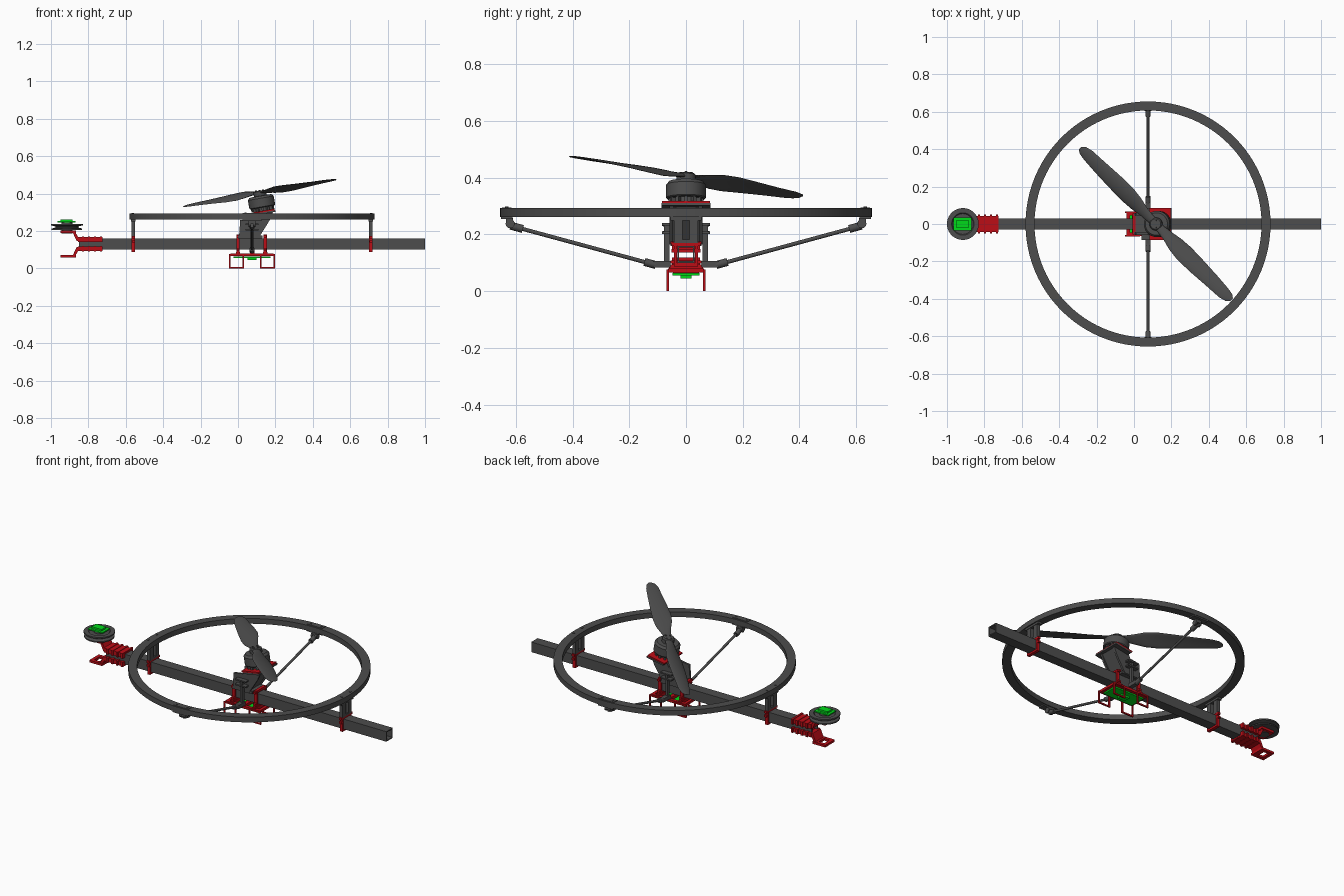
import bpy, bmesh, math
from mathutils import Matrix, Vector

if "Cube" in bpy.data.objects:
    bpy.data.objects.remove(bpy.data.objects["Cube"])


def material(name, rgb):
    m = bpy.data.materials.new(name)
    m.diffuse_color = (*rgb, 1)
    m.use_nodes = True
    m.node_tree.nodes["Principled BSDF"].inputs["Base Color"].default_value = m.diffuse_color
    return m


GREY = material("dark_grey", (0.075, 0.075, 0.075))
RED = material("red_plastic", (0.5, 0.004, 0.008))
GREEN = material("green_board", (0.0, 0.7, 0.01))
I4 = Matrix.Identity(4)
T = Matrix.Translation


def finish(name, bm, mat, smooth=False, M=I4):
    bmesh.ops.recalc_face_normals(bm, faces=bm.faces)
    me = bpy.data.meshes.new(name)
    bm.to_mesh(me)
    bm.free()
    me.materials.append(mat)
    me.transform(M)
    ob = bpy.data.objects.new(name, me)
    bpy.context.collection.objects.link(ob)
    if smooth:
        bpy.ops.object.select_all(action='DESELECT')
        ob.select_set(True)
        bpy.context.view_layer.objects.active = ob
        bpy.ops.object.shade_smooth_by_angle(angle=math.radians(35))
    return ob


def boxes(name, specs, mat, M=I4):
    """One object from (x0, x1, y0, y1, z0, z1) extents."""
    bm = bmesh.new()
    for x0, x1, y0, y1, z0, z1 in specs:
        c = T(((x0 + x1) / 2, (y0 + y1) / 2, (z0 + z1) / 2))
        bmesh.ops.create_cube(bm, size=1, matrix=c @ Matrix.Diagonal((x1 - x0, y1 - y0, z1 - z0, 1)))
    return finish(name, bm, mat, M=M)


def frame(name, axis, lo, hi, a, b, t, mat):
    """Rectangular frame: extent lo..hi along axis, a and b on the other two axes, wall t."""
    out = []
    for p, q in (((a[0], a[1]), (b[0], b[0] + t)), ((a[0], a[1]), (b[1] - t, b[1])),
                 ((a[0], a[0] + t), (b[0] + t, b[1] - t)), ((a[1] - t, a[1]), (b[0] + t, b[1] - t))):
        ext = [p, q]
        ext.insert("xyz".index(axis), (lo, hi))
        out.append([v for e in ext for v in e])
    return boxes(name, out, mat)


def prism(name, pts, y0, y1, mat):
    """XZ outline extruded along y."""
    bm = bmesh.new()
    f = bm.faces.new([bm.verts.new((x, y0, z)) for x, z in pts])
    r = bmesh.ops.extrude_face_region(bm, geom=[f])
    bmesh.ops.translate(bm, vec=(0, y1 - y0, 0), verts=[v for v in r["geom"] if isinstance(v, bmesh.types.BMVert)])
    return finish(name, bm, mat)


def lathe(name, prof, mat, M=I4, seg=48):
    """Closed (r, z) profile turned about z."""
    bm = bmesh.new()
    rows = [[bm.verts.new((r * math.cos(k * math.tau / seg), r * math.sin(k * math.tau / seg), z))
             for r, z in prof] for k in range(seg)]
    n = len(prof)
    for k in range(seg):
        A, B = rows[k], rows[(k + 1) % seg]
        for i in range(n):
            j = (i + 1) % n
            if prof[i][0] or prof[j][0]:
                bm.faces.new((A[i], A[j], B[j], B[i]))
    bmesh.ops.remove_doubles(bm, verts=bm.verts, dist=1e-6)
    return finish(name, bm, mat, True, M)


def disc(name, r, z0, z1, mat, M=I4, seg=48):
    return lathe(name, [(0, z0), (r, z0), (r, z1), (0, z1)], mat, M, seg)


def rod(name, p, q, r, mat, seg=16):
    p, q = Vector(p), Vector(q)
    d = q - p
    return disc(name, r, 0, d.length, mat, T(p) @ d.to_track_quat('Z', 'Y').to_matrix().to_4x4(), seg)


# Hollow square beam and guard ring
CX = 0.075
frame("beam", 'x', -0.85, 1.0, (-0.03, 0.03), (0.1, 0.16), 0.006, GREY)
lathe("guard_ring", [(0.607, 0.262), (0.655, 0.262), (0.655, 0.293), (0.607, 0.293)], GREY, T((CX, 0, 0)), 96)

# Ring posts with red clamps on the beam
for tag, x, s in (("left", -0.56, 1), ("right", 0.71, -1)):
    frame(tag + "_beam_clamp", 'x', x - 0.009, x + 0.009, (-0.042, 0.042), (0.088, 0.172), 0.011, RED)
    boxes(tag + "_clamp_ears", [(x - 0.008, x + 0.008, -0.052, 0.052, z, z + 0.012) for z in (0.137, 0.16)], RED)
    boxes(tag + "_ring_post", [(x - 0.01, x + 0.01, -0.042, -0.012, 0.17, 0.262),
                               (x - 0.01, x + 0.01, 0.012, 0.042, 0.17, 0.262),
                               (x - 0.01, x + 0.01, -0.042, 0.042, 0.17, 0.182),
                               (x - 0.013, x + 0.013, -0.055, 0.055, 0.25, 0.262)], GREY)
    for y in (-0.04, 0.04):
        disc(tag + "_ring_bolt", 0.006, 0.29, 0.296, GREY, T((x - 0.003 * s, y, 0)), 12)

# Side struts with end joints
for tag, s in (("front", -1), ("back", 1)):
    outer, inner = Vector((CX, s * 0.585, 0.222)), Vector((CX, s * 0.135, 0.1))
    d = (outer - inner).normalized()
    rod(tag + "_strut", inner, outer, 0.007, GREY)
    rod(tag + "_strut_outer_socket", outer - d * 0.01, outer + d * 0.035, 0.014, GREY)
    rod(tag + "_strut_inner_socket", inner - d * 0.03, inner + d * 0.012, 0.014, GREY)
    boxes(tag + "_inner_lug", [sorted((CX - 0.013, CX + 0.013)) + sorted((s * 0.055, s * 0.115)) + [0.084, 0.106]], GREY)
    for x in (CX - 0.014, CX + 0.014):
        rod(tag + "_hinge_pin", (x - 0.005, s * 0.62, 0.238), (x + 0.005, s * 0.62, 0.238), 0.016, GREY)
    boxes(tag + "_ring_pad", [[CX - 0.05, CX + 0.05] + sorted((s * 0.612, s * 0.652)) + [0.254, 0.264],
                              [CX - 0.05, CX + 0.05] + sorted((s * 0.615, s * 0.648)) + [0.292, 0.296],
                              [CX - 0.018, CX + 0.018] + sorted((s * 0.61, s * 0.635)) + [0.236, 0.258]], GREY)
    for x in (CX - 0.035, CX + 0.035):
        disc(tag + "_pad_bolt", 0.006, 0.294, 0.299, GREY, T((x, s * 0.632, 0)), 12)

# Slanted motor pedestal
side = [(0.005, 0.165), (0.012, 0.258), (0.075, 0.268), (0.085, 0.29), (0.19, 0.308), (0.17, 0.258), (0.112, 0.165)]
for tag, s in (("front", -1), ("back", 1)):
    prism(tag + "_pedestal_plate", side, s * 0.058, s * 0.046, GREY)
    boxes(tag + "_pedestal_bracket", [[0.04, 0.11] + sorted((s * 0.058, s * 0.085)) + [0.232, 0.24],
                                      [0.04, 0.11] + sorted((s * 0.058, s * 0.085)) + [0.202, 0.21],
                                      [0.068, 0.082] + sorted((s * 0.058, s * 0.078)) + [0.1, 0.235]], GREY)
prism("pedestal_base", [(0, 0.16), (0, 0.175), (0.13, 0.175), (0.13, 0.16)], -0.055, 0.055, GREY)
prism("pedestal_web", [(0.095, 0.17), (0.108, 0.17), (0.186, 0.303), (0.17, 0.303)], -0.047, 0.047, GREY)

# Motor, tilted ten degrees
M = T((0.135, 0, 0.3)) @ Matrix.Rotation(math.radians(-10), 4, 'Y')
boxes("motor_plate", [(-0.052, 0.062, -0.085, 0.085, 0.0, 0.008)], RED, M)
boxes("motor_under_plate", [(-0.045, 0.065, -0.086, 0.086, -0.009, 0.0)], GREY, M)
disc("motor_stator", 0.047, 0.008, 0.035, GREY, M)
boxes_spec = [(0.042, 0.062, -0.006, 0.006, 0.008, 0.03)]
for k in range(12):
    boxes("stator_fin", boxes_spec, GREY, M @ Matrix.Rotation(k * math.tau / 12, 4, 'Z'))
lathe("motor_can", [(0, 0.026), (0.066, 0.026), (0.07, 0.03), (0.07, 0.076), (0.06, 0.088), (0, 0.09)], GREY, M)
lathe("propeller_hub", [(0, 0.088), (0.034, 0.088), (0.034, 0.112), (0.028, 0.117), (0, 0.117)], GREY, M)
for k in range(4):
    disc("hub_bolt", 0.005, 0.115, 0.121, GREY, M @ Matrix.Rotation(k * math.tau / 4, 4, 'Z') @ T((0.018, 0, 0)), 10)

# Twisted propeller blades: radius, chord, twist, centre shift, thickness
stations = [(0.0, 0.044, 4, 0, 0.016), (0.04, 0.046, 10, 0, 0.016), (0.09, 0.062, 24, 0, 0.015),
            (0.15, 0.09, 25, -0.002, 0.013), (0.22, 0.102, 21, -0.003, 0.012), (0.32, 0.094, 16, -0.002, 0.01),
            (0.43, 0.08, 12, 0, 0.008), (0.52, 0.068, 10, 0, 0.006), (0.56, 0.05, 9, 0.002, 0.004),
            (0.577, 0.02, 9, 0.004, 0.002)]
for tag, ang in (("a", -45), ("b", 135)):
    bm = bmesh.new()
    rows = []
    for r, c, tw, off, th in stations:
        row = []
        for k in range(16):
            a = k * math.tau / 16
            u, w = c / 2 * math.cos(a), th / 2 * math.sin(a) + 0.05 * c * math.sin(a) ** 2
            t = math.radians(-tw)
            row.append(bm.verts.new((r, off + u * math.cos(t) - w * math.sin(t),
                                     0.105 + u * math.sin(t) + w * math.cos(t))))
        rows.append(row)
    for A, B in zip(rows, rows[1:]):
        for k in range(16):
            bm.faces.new((A[k], A[k - 1], B[k - 1], B[k]))
    bm.faces.new(rows[0])
    bm.faces.new(rows[-1])
    finish("propeller_blade_" + tag, bm, GREY, True, M @ Matrix.Rotation(math.radians(ang), 4, 'Z'))

# Electronics carrier under the beam
for tag, x in (("left", 0.0), ("right", 0.145)):
    frame(tag + "_carrier_clamp", 'x', x - 0.009, x + 0.009, (-0.042, 0.042), (0.083, 0.18), 0.011, RED)
    boxes(tag + "_carrier_ears", [(x - 0.008, x + 0.008, -0.055, 0.055, z, z + 0.01) for z in (0.085, 0.098, 0.165)], RED)
frame("carrier_plate", 'z', 0.066, 0.08, (-0.04, 0.19), (-0.064, 0.064), 0.018, RED)
boxes("carrier_crossbars", [(x - 0.012, x + 0.012, -0.06, 0.06, 0.068, 0.086) for x in (0.0, 0.075, 0.145)], RED)
boxes("circuit_board", [(-0.025, 0.175, -0.048, 0.048, 0.056, 0.064), (0.05, 0.1, -0.02, 0.02, 0.045, 0.058)], GREEN)
for x0, x1 in ((-0.047, 0.033), (0.117, 0.197)):
    for s in (-1, 1):
        y = s * 0.064
        frame("landing_foot", 'y', y - 0.004, y + 0.004, (x0, x1), (0.0, 0.076), 0.008, RED)

# Red fork at the beam end
for tag, z0, z1 in (("upper", 0.142, 0.168), ("lower", 0.092, 0.116)):
    boxes(tag + "_fork_sleeve", [(-0.855, -0.725, s * 0.037 - 0.006, s * 0.037 + 0.006, z0, z1) for s in (-1, 1)], RED)
    zc = 0.163 if tag == "upper" else 0.097
    boxes(tag + "_fork_cover", [(-0.855, -0.725, -0.04, 0.04, zc - 0.005, zc + 0.005)], RED)
    boxes(tag + "_fork_ribs", [(x - 0.006, x + 0.006, -0.05, 0.05, z0 - 0.002, z1 + 0.003)
                               for x in (-0.733, -0.765, -0.797, -0.829)], RED)
    m = (lambda z: z) if tag == "upper" else (lambda z: 0.26 - z)
    neck = [(-0.835, 0.168), (-0.855, 0.168), (-0.875, 0.202), (-0.895, 0.202),
            (-0.895, 0.188), (-0.882, 0.188), (-0.862, 0.145), (-0.835, 0.145)]
    prism(tag + "_fork_neck", [(x, m(z)) for x, z in neck], -0.038, 0.038, RED)
frame("upper_fork_arm", 'z', 0.188, 0.202, (-0.95, -0.865), (-0.045, 0.045), 0.022, RED)
frame("lower_fork_arm", 'z', 0.058, 0.071, (-0.95, -0.865), (-0.045, 0.045), 0.02, RED)

# Flanged wheel with its own board
W = T((-0.915, 0, 0))
lathe("wheel", [(0, 0.205), (0.07, 0.205), (0.082, 0.205), (0.082, 0.212), (0.062, 0.218), (0.062, 0.224),
                (0.085, 0.23), (0.085, 0.238), (0.06, 0.238), (0.055, 0.233), (0, 0.233)], GREY, W, 64)
disc("wheel_axle", 0.03, 0.186, 0.246, GREY, W, 32)
boxes("wheel_board", [(-0.965, -0.87, -0.035, 0.035, 0.245, 0.252), (-0.95, -0.885, -0.022, 0.022, 0.25, 0.262)], GREEN)
